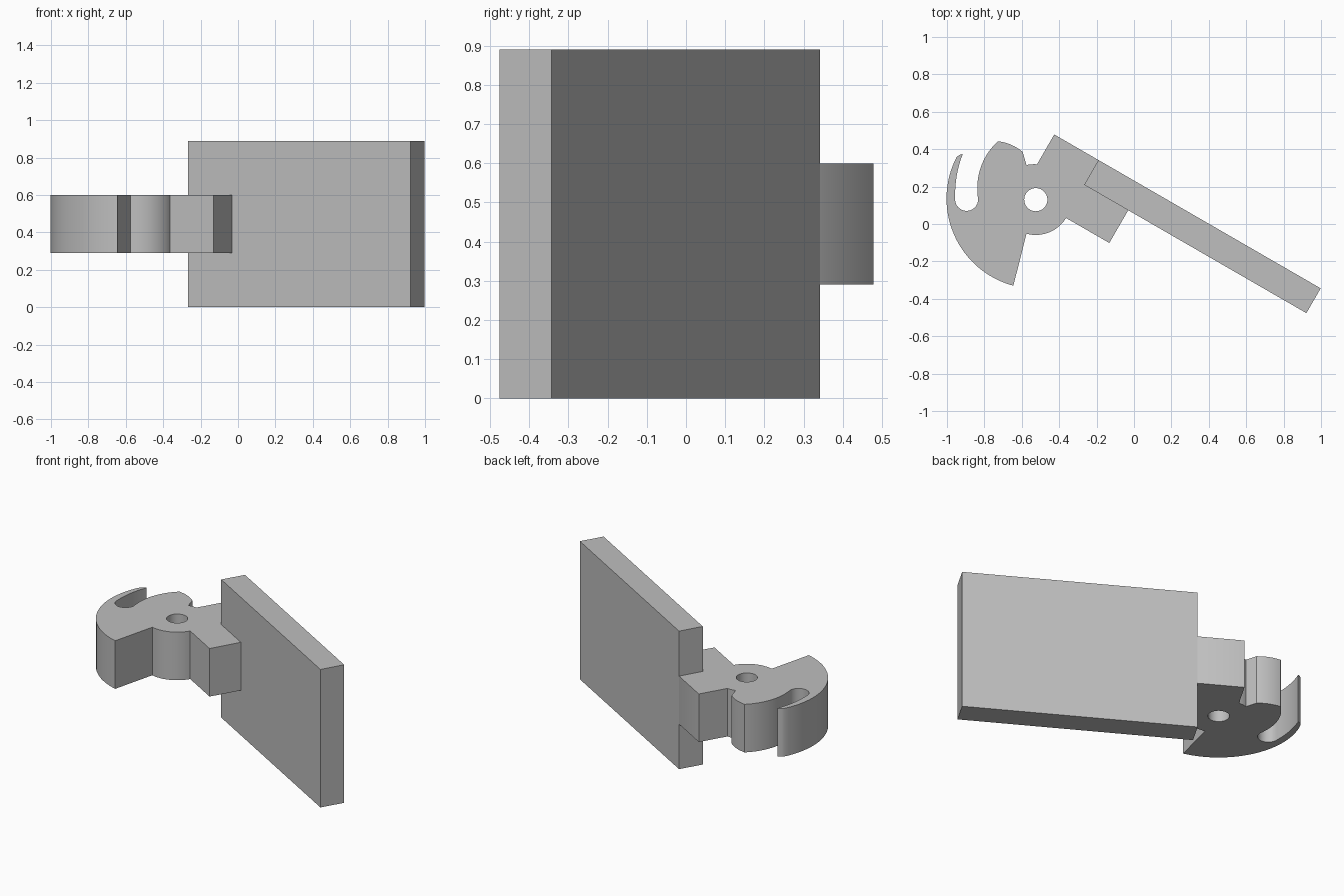
import bpy
import bmesh
from math import atan2, cos, sin, radians, tau
from mathutils import Vector

if "Cube" in bpy.data.objects:
    bpy.data.objects.remove(bpy.data.objects["Cube"], do_unlink=True)

grey = bpy.data.materials.new("plain grey")
grey.use_nodes = True
colour = (0.52, 0.52, 0.52, 1)
grey.diffuse_color = colour
grey.node_tree.nodes["Principled BSDF"].inputs["Base Color"].default_value = colour

PIVOT = Vector((-0.525, 0.13))
CORNER = Vector((-0.19, 0.342))
ALONG = Vector((cos(radians(30)), -sin(radians(30))))
ACROSS = Vector((sin(radians(30)), cos(radians(30))))


def slanted(u, v):
    """Point in the frame of the tilted panel."""
    return CORNER + ALONG * u + ACROSS * v


def arc(a, m, b, steps=16):
    """Arc from a to b passing through m."""
    a, m, b = Vector(a), Vector(m), Vector(b)
    p, q = m - a, b - a
    d = 2 * p.cross(q)
    c = a + Vector((q.y * p.length_squared - p.y * q.length_squared,
                    p.x * q.length_squared - q.x * p.length_squared)) / d
    r = (a - c).length
    start = atan2(a.y - c.y, a.x - c.x)
    sweep = (atan2(b.y - c.y, b.x - c.x) - start) % tau
    if d < 0:
        sweep -= tau
    return [c + r * Vector((cos(start + sweep * i / steps), sin(start + sweep * i / steps)))
            for i in range(steps + 1)]


def prism(name, outline, low, high):
    """Upright solid from a plan outline."""
    points = []
    for p in outline:
        if not points or (Vector(p) - points[-1]).length > 1e-4:
            points.append(Vector(p))
    bm = bmesh.new()
    base = bm.faces.new([bm.verts.new((p.x, p.y, low)) for p in points])
    top = bmesh.ops.extrude_face_region(bm, geom=[base])["geom"]
    bmesh.ops.translate(bm, vec=(0, 0, high - low),
                        verts=[v for v in top if isinstance(v, bmesh.types.BMVert)])
    bmesh.ops.recalc_face_normals(bm, faces=bm.faces)
    mesh = bpy.data.meshes.new(name)
    bm.to_mesh(mesh)
    bm.free()
    mesh.materials.append(grey)
    obj = bpy.data.objects.new(name, mesh)
    bpy.context.collection.objects.link(obj)
    return obj


# Tall slanted panel
prism("panel", [slanted(0, 0), slanted(1.372, 0), slanted(1.372, -0.153), slanted(0, -0.153)],
      0, 0.89)

# Pivoting latch: square block, round hub, hooked disc with a curved slot
outline = [slanted(-0.273, 0), slanted(0, 0), slanted(0.272, -0.153),
           slanted(0.272, -0.355), slanted(0.005, -0.355)]
outline += arc(outline[-1], (-0.46, -0.047), (-0.575, -0.052))          # hub front
outline += arc((-0.645, -0.33), (-0.932, -0.115), (-0.95, 0.355), 32)    # disc rim
outline += arc((-0.95, 0.355), (-0.938, 0.366), (-0.915, 0.375), 3)      # hook tip
outline += arc((-0.915, 0.375), (-0.948, 0.257), (-0.956, 0.14))         # slot outer wall
outline += arc((-0.956, 0.14), (-0.895, 0.07), (-0.836, 0.15))           # slot end
outline += arc((-0.837, 0.171), (-0.815, 0.315), (-0.728, 0.442))        # slot inner wall
outline += arc((-0.728, 0.442), (-0.66, 0.425), (-0.595, 0.385), 8)      # lobe end
outline += arc((-0.575, 0.315), (-0.548, 0.319), slanted(-0.273, -0.184), 5)  # hub back
latch = prism("latch", outline, 0.29, 0.60)

# Pivot hole
hole = [PIVOT + 0.062 * Vector((cos(tau * i / 40), sin(tau * i / 40))) for i in range(40)]
cutter = prism("hole_cutter", hole, 0.2, 0.7)
cutter.hide_render = True
cut = latch.modifiers.new("pivot hole", 'BOOLEAN')
cut.operation = 'DIFFERENCE'
cut.solver = 'EXACT'
cut.object = cutter

bpy.ops.object.select_all(action='DESELECT')
latch.select_set(True)
bpy.context.view_layer.objects.active = latch
bpy.ops.object.modifier_apply(modifier=cut.name)
bpy.data.objects.remove(cutter, do_unlink=True)
bpy.ops.object.shade_smooth_by_angle(angle=radians(30))
